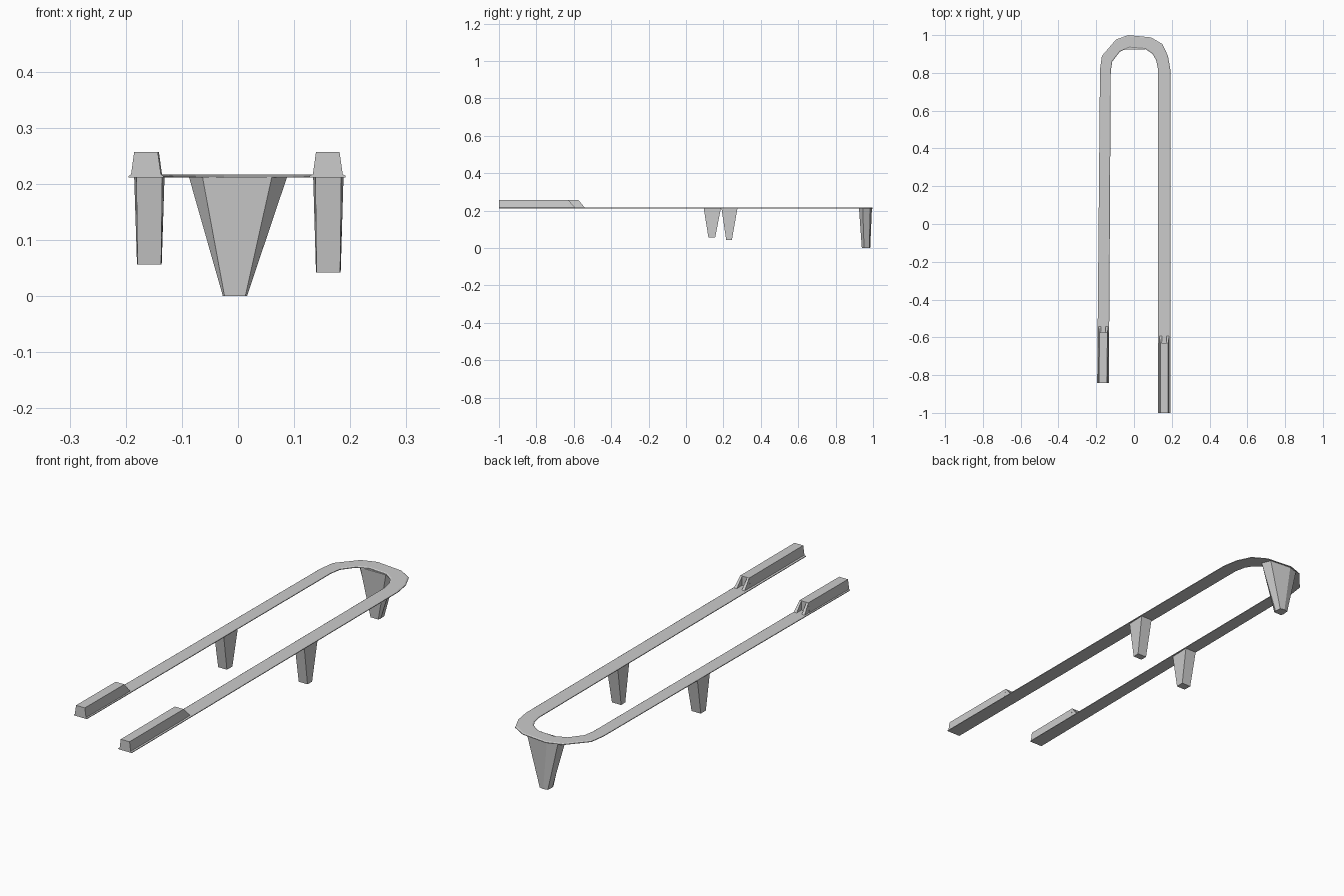
import bpy, bmesh
from mathutils import Vector

if "Cube" in bpy.data.objects:
    bpy.data.objects.remove(bpy.data.objects["Cube"])


def loft(name, rings):
    """Skin a list of equal-length closed rings and cap both ends."""
    bm = bmesh.new()
    rows = [[bm.verts.new(p) for p in ring] for ring in rings]
    for a, b in zip(rows, rows[1:]):
        for i in range(len(a)):
            j = (i + 1) % len(a)
            bm.faces.new((a[i], a[j], b[j], b[i]))
    bm.faces.new(rows[0])
    bm.faces.new(rows[-1])
    bmesh.ops.recalc_face_normals(bm, faces=bm.faces)
    mesh = bpy.data.meshes.new(name)
    bm.to_mesh(mesh)
    bm.free()
    ob = bpy.data.objects.new(name, mesh)
    bpy.context.collection.objects.link(ob)
    return ob


Z_LOW, Z_LIP, Z_TOP, Z_GRIP = 0.211, 0.214, 0.217, 0.257

# U-shaped flat deck: outer and inner outlines, walked left to right
outer = [(-0.195, -0.843), (-0.18, 0.82), (-0.17, 0.89), (-0.095, 0.977), (-0.03, 1.0),
         (0.09, 0.988), (0.15, 0.953), (0.18, 0.89), (0.192, 0.82), (0.192, -1.0)]
inner = [(-0.133, -0.843), (-0.123, 0.81), (-0.115, 0.86), (-0.075, 0.912), (-0.025, 0.934),
         (0.06, 0.927), (0.098, 0.90), (0.117, 0.868), (0.127, 0.82), (0.127, -1.0)]
rings = []
for o, n in zip(outer, inner):
    o, n = Vector(o), Vector(n)
    rings.append([(*o.lerp(n, t), z) for t, z in
                  ((0, Z_LOW), (0, Z_LIP), (0.08, Z_TOP), (0.92, Z_TOP), (1, Z_LIP), (1, Z_LOW))])
loft("u_deck", rings)


# Raised trapezoid grips, each ending in two sloped fins with a gap between
def grip(side, cx, y0, y1, fin, drift):
    def section(y, x):
        return [(x - 0.027, y, Z_LIP), (x - 0.021, y, Z_GRIP),
                (x + 0.021, y, Z_GRIP), (x + 0.027, y, Z_LIP)]
    loft(side + "_grip", [section(y0, cx), section(y1, cx + drift)])
    for label, s in (("outer", -1), ("inner", 1)):
        x = cx + drift
        loft(f"{side}_grip_{label}_fin", [
            [(x + s * a, y1, Z_LIP), (x + s * b, y1, Z_GRIP), (x + s * a, y1 + fin, Z_LIP)]
            for a, b in ((0.026, 0.021), (0.012, 0.012))])


grip("left", -0.164, -0.843, -0.575, 0.035, 0.002)
grip("right", 0.160, -1.0, -0.63, 0.04, 0.0)


# Tapered side legs
def leg(name, cx, y_top, y_low, z):
    top = [(cx - 0.023, y_top[0], Z_LOW), (cx + 0.023, y_top[0], Z_LOW),
           (cx + 0.027, y_top[1], Z_LOW), (cx - 0.027, y_top[1], Z_LOW)]
    low = [(cx - 0.021, y_low[0], z), (cx + 0.021, y_low[0], z),
           (cx + 0.022, y_low[1], z), (cx - 0.022, y_low[1], z)]
    loft(name, [low, top])


leg("left_leg", -0.158, (0.095, 0.186), (0.12, 0.156), 0.056)
leg("right_leg", 0.161, (0.19, 0.275), (0.215, 0.245), 0.042)

# Broad faceted leg under the curved end
top = [(-0.063, 0.925), (0.060, 0.925), (0.087, 0.945), (0.070, 0.985),
       (-0.03, 0.994), (-0.073, 0.98), (-0.087, 0.95)]
low = [(-0.024, 0.94), (0.013, 0.94), (0.016, 0.952), (0.014, 0.98),
       (-0.006, 0.985), (-0.025, 0.98), (-0.027, 0.952)]
loft("curved_end_leg", [[(x, y, 0.0) for x, y in low], [(x, y, Z_LOW) for x, y in top]])
